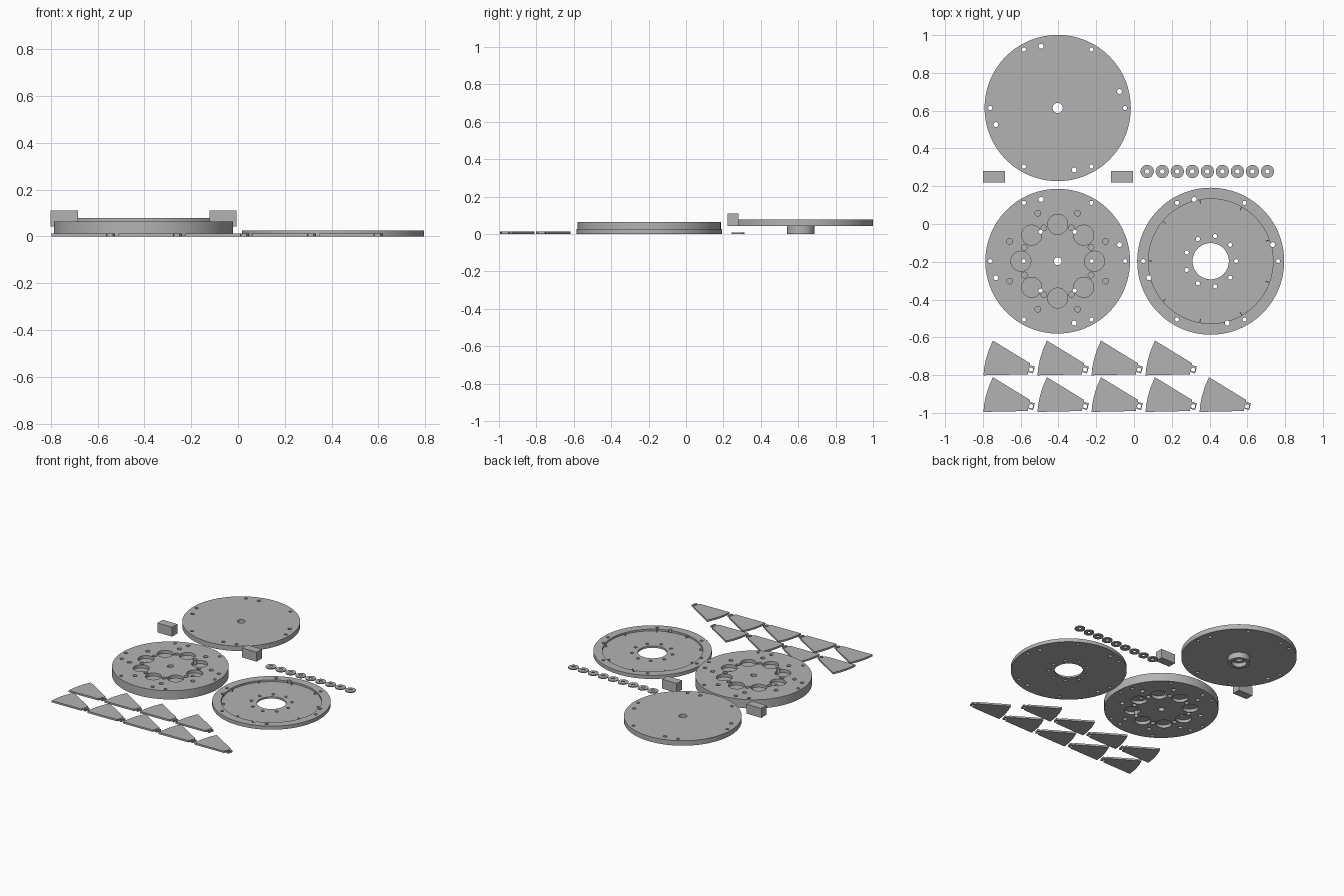
import bpy, bmesh
from math import cos, sin, radians, pi
from mathutils import Matrix, Vector

if "Cube" in bpy.data.objects:
    bpy.data.objects.remove(bpy.data.objects["Cube"], do_unlink=True)

grey = bpy.data.materials.new("plain grey")
grey.use_nodes = True
GREY = (0.45, 0.45, 0.45, 1)
grey.diffuse_color = GREY
grey.node_tree.nodes["Principled BSDF"].inputs["Base Color"].default_value = GREY


def add_cyl(bm, x, y, r, z0, z1, seg=24):
    bmesh.ops.create_cone(bm, cap_ends=True, segments=seg, radius1=r, radius2=r,
                          depth=z1 - z0, matrix=Matrix.Translation((x, y, (z0 + z1) / 2)))


def finish(name, bm, loc=(0, 0, 0)):
    mesh = bpy.data.meshes.new(name)
    bm.to_mesh(mesh)
    bm.free()
    mesh.materials.append(grey)
    obj = bpy.data.objects.new(name, mesh)
    obj.location = loc
    bpy.context.collection.objects.link(obj)
    return obj


def cylinder(name, loc, r, z0, z1, seg=128):
    bm = bmesh.new()
    add_cyl(bm, 0, 0, r, z0, z1, seg)
    return finish(name, bm, loc)


def ring(r, count, start=0):
    """Points spaced evenly on a circle."""
    return [(r * cos(a), r * sin(a)) for a in
            (radians(start) + 2 * pi * i / count for i in range(count))]


def apply_boolean(obj, tool, operation):
    mod = obj.modifiers.new("boolean", 'BOOLEAN')
    mod.operation, mod.solver, mod.object = operation, 'EXACT', tool
    graph = bpy.context.evaluated_depsgraph_get()
    graph.update()
    mesh = bpy.data.meshes.new_from_object(obj.evaluated_get(graph))
    obj.modifiers.clear()
    obj.data = mesh
    bpy.data.objects.remove(tool, do_unlink=True)


def drill(obj, points, r, z0=-0.1, z1=0.2, seg=24):
    bm = bmesh.new()
    for x, y in points:
        add_cyl(bm, x, y, r, z0, z1, seg)
    tool = finish("drill", bm, obj.location)
    tool.hide_render = True
    apply_boolean(obj, tool, 'DIFFERENCE')


def smooth(obj):
    bpy.ops.object.select_all(action='DESELECT')
    obj.select_set(True)
    bpy.context.view_layer.objects.active = obj
    bpy.ops.object.shade_smooth_by_angle(angle=radians(30))


def rim_holes(obj):
    drill(obj, ring(0.357, 6), 0.011)
    drill(obj, ring(0.339, 4, 15), 0.013)


# Cover disc with a hollow hub underneath
cover = cylinder("cover_disc", (-0.404, 0.614, 0), 0.387, 0.042, 0.078)
apply_boolean(cover, cylinder("hub", cover.location, 0.074, 0, 0.05, 64), 'UNION')
rim_holes(cover)
drill(cover, [(0, 0)], 0.05, -0.1, 0.03, 48)
drill(cover, [(0, 0)], 0.027, seg=32)
smooth(cover)

# Thick rotor disc with pockets sunk from both faces
rotor = cylinder("rotor_disc", (-0.404, -0.197, 0), 0.383, 0, 0.063)
for z0, z1 in ((-0.1, 0.022), (0.041, 0.2)):
    drill(rotor, ring(0.195, 8), 0.053, z0, z1, 48)
    drill(rotor, ring(0.275, 8, 22.5) + ring(0.191, 8, 22.5), 0.015, z0, z1)
drill(rotor, ring(0.18, 6) + [(0, 0)], 0.011)
drill(rotor, [(0, 0)], 0.021, seg=32)
rim_holes(rotor)
smooth(rotor)

# Shallow ring tray with small stops inside its rim
tray = cylinder("ring_tray", (0.406, -0.197, 0), 0.389, 0, 0.026)
drill(tray, [(0, 0)], 0.33, 0.013, 0.2, 128)
drill(tray, [(0, 0)], 0.096, seg=64)
drill(tray, ring(0.135, 9), 0.011)
rim_holes(tray)
smooth(tray)
bm = bmesh.new()
for i in range(9):
    bmesh.ops.create_cube(bm, size=1, matrix=Matrix.Rotation(radians(20 + 40 * i), 4, 'Z')
                          @ Matrix.Translation((0.322, 0, 0.018))
                          @ Matrix.Diagonal((0.024, 0.005, 0.015, 1)))
finish("tray_stops", bm, tray.location)

# Corner blocks beside the cover disc
for name, x in (("right_block", -0.742), ("left_block", -0.064)):
    bm = bmesh.new()
    bmesh.ops.create_cube(bm, size=1, matrix=Matrix.Diagonal((0.117, 0.06, 0.068, 1)))
    finish(name, bm, (x, 0.251, 0.076))

# Row of washers
for i in range(9):
    washer = cylinder("washer_%d" % (i + 1), (0.07 + 0.0796 * i, 0.278, 0), 0.035, 0, 0.007, 32)
    drill(washer, [(0, 0)], 0.012)
    smooth(washer)

# Fan blade: tapered sector with a curved outer edge and a pierced tab
OUTLINE = [(0.235, 0.005), (0, 0), (0.004, 0.04), (0.013, 0.085), (0.028, 0.133),
           (0.05, 0.184), (0.246, 0.064), (0.245, 0.054), (0.272, 0.046),
           (0.262, 0.009), (0.237, 0.018)]
THICK = 0.013


def blade(name, x, y):
    bm = bmesh.new()
    face = bm.faces.new([bm.verts.new((px, py, 0)) for px, py in reversed(OUTLINE)])
    bm.normal_update()
    top = bmesh.ops.extrude_face_region(bm, geom=[face], use_keep_orig=True)["geom"]
    bmesh.ops.translate(bm, vec=Vector((0, 0, THICK)),
                        verts=[v for v in top if isinstance(v, bmesh.types.BMVert)])
    bmesh.ops.recalc_face_normals(bm, faces=bm.faces)
    obj = finish(name, bm, (x, y, 0))
    drill(obj, [(0.252, 0.03)], 0.011)


for row, (y, count) in enumerate(((-0.995, 5), (-0.801, 4))):
    for i in range(count):
        blade("blade_%d_%d" % (row + 1, i + 1), -0.797 + 0.286 * i, y)
